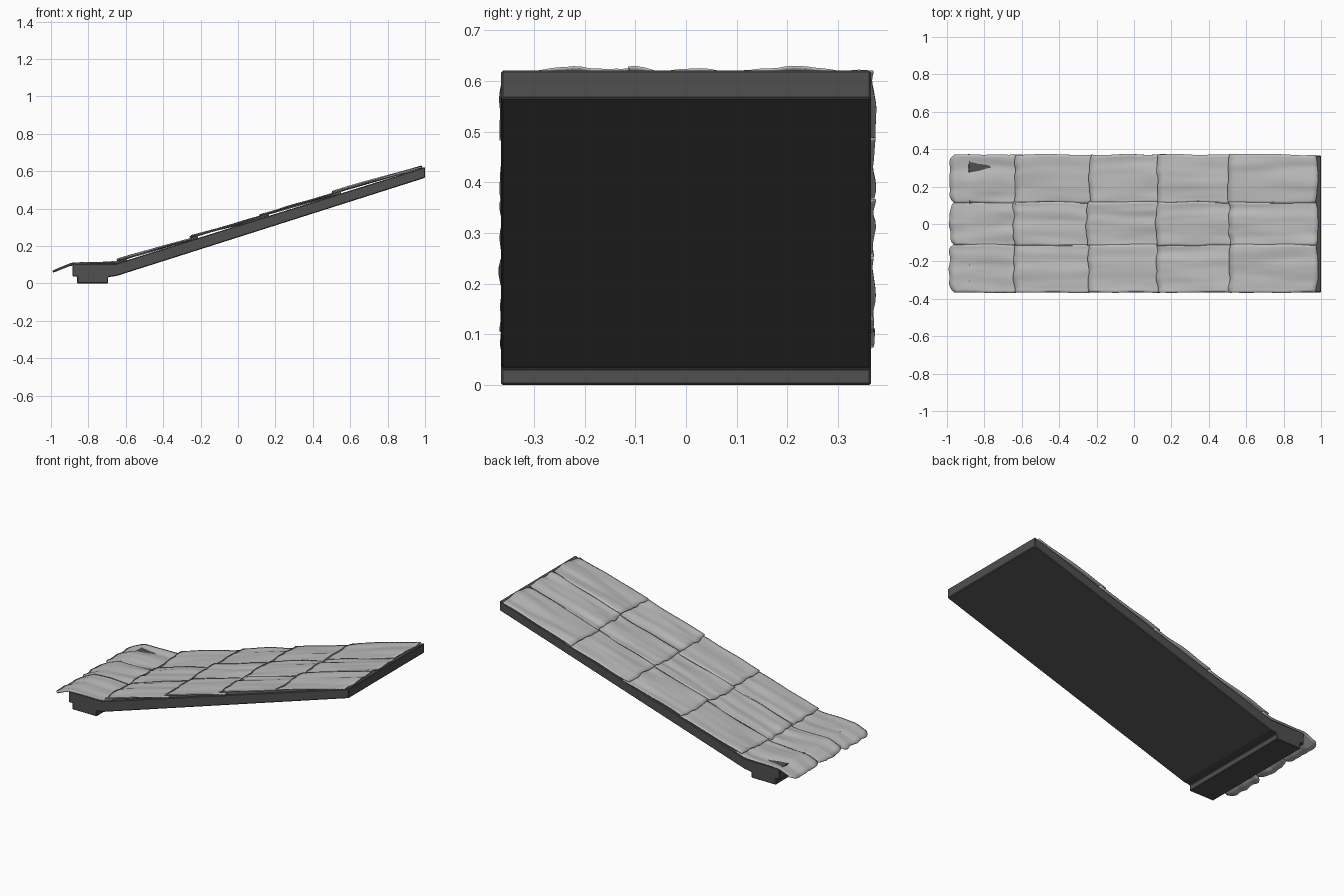
import bpy, bmesh, math, random
from mathutils import Vector, noise

if "Cube" in bpy.data.objects:
    bpy.data.objects.remove(bpy.data.objects["Cube"])

random.seed(4)
HALF = 0.365
KINK = -0.655
SLOPE = 0.3125


def make_object(name, bm, colour):
    bmesh.ops.recalc_face_normals(bm, faces=bm.faces[:])
    me = bpy.data.meshes.new(name)
    bm.to_mesh(me)
    bm.free()
    ob = bpy.data.objects.new(name, me)
    bpy.context.collection.objects.link(ob)
    me.materials.append(colour)
    return ob


def smooth(ob, angle):
    bpy.ops.object.select_all(action='DESELECT')
    ob.select_set(True)
    bpy.context.view_layer.objects.active = ob
    bpy.ops.object.shade_smooth_by_angle(angle=math.radians(angle))


def material(name, v):
    m = bpy.data.materials.new(name)
    m.diffuse_color = (v, v, v, 1)
    m.use_nodes = True
    m.node_tree.nodes["Principled BSDF"].inputs["Base Color"].default_value = m.diffuse_color
    return m


dark = material("dark_timber", 0.08)
grey = material("weathered_shingle", 0.5)

# Sloping deck with the flat eave and its bearing block, one extruded profile
profile = [(-0.86, 0), (-0.695, 0), (-0.695, 0.034), (-0.65, 0.04), (1, 0.565),
           (1, 0.622), (KINK, 0.105), (-0.885, 0.105), (-0.885, 0.037), (-0.86, 0.037)]
bm = bmesh.new()
face = bm.faces.new([bm.verts.new((x, -HALF, z)) for x, z in profile])
ext = bmesh.ops.extrude_face_region(bm, geom=[face])
for v in ext['geom']:
    if isinstance(v, bmesh.types.BMVert):
        v.co.y = HALF
deck = make_object("roof_deck", bm, dark)
bev = deck.modifiers.new("worn_edges", 'BEVEL')
bev.width = 0.004
bev.segments = 1


def deck_z(x):
    # top of the deck, drooping where the last course overhangs the eave
    if x < -0.89:
        return 0.096 - 0.42 * (x + 0.89) * -1
    if x < KINK:
        return 0.096 + 0.009 * (x + 0.89) / 0.235
    return 0.105 + SLOPE * (x - KINK)


def shingle(name, x0, x1, y0, y1, eave, ridge):
    # Thin rippled sheet with ragged ends, lower edge lifted over the next course
    nx, ny = 14, 18
    seed = random.uniform(0, 50)
    tilt = random.uniform(-0.003, 0.003)
    bm = bmesh.new()
    grid = []
    for j in range(ny + 1):
        v = j / ny
        s = 2 * v - 1
        rag = 0.011 * noise.noise(Vector((seed, v * 5, 1)))
        a = x0 + rag + (0.025 * abs(s) ** 8 if eave else 0.004 * s * s)
        b = x1 + (-0.012 * s * s + 0.5 * rag if ridge else 0)
        col = []
        for i in range(nx + 1):
            u = i / nx
            x = a + (b - a) * u
            y = y0 + (y1 - y0) * v + 0.006 * noise.noise(Vector((u * 3, seed, s)))
            lift = 0.006 + (0.003 if eave else 0.011) * (1 - u) + tilt * s
            ripple = 0.010 * noise.noise(Vector((u * 1.3, v * 3.5, seed)))
            ripple += 0.003 * noise.noise(Vector((u * 2, v * 9, seed + 9)))
            col.append(bm.verts.new((x, y, deck_z(x) + max(lift + ripple, 0.001))))
        grid.append(col)
    for j in range(ny):
        for i in range(nx):
            bm.faces.new((grid[j][i], grid[j][i + 1], grid[j + 1][i + 1], grid[j + 1][i]))
    ob = make_object(name, bm, grey)
    sol = ob.modifiers.new("thickness", 'SOLIDIFY')
    sol.thickness = 0.005
    sol.offset = 0
    smooth(ob, 40)


# Five overlapping courses of three shingles
courses = [-0.99, -0.64, -0.26, 0.12, 0.505, 0.985]
columns = [-0.363, -0.112, 0.115, 0.368]
for r in range(5):
    for c in range(3):
        last = r == 4
        shift = random.uniform(-0.03, 0.03) if r == 2 else random.uniform(-0.006, 0.006)
        if r == 0:
            shift = abs(shift)
        shingle(f"shingle_{r + 1}_{c + 1}", courses[r] + shift,
                courses[r + 1] + (0 if last else 0.045),
                columns[c] - 0.003, columns[c + 1] + 0.003, r == 0, last)
